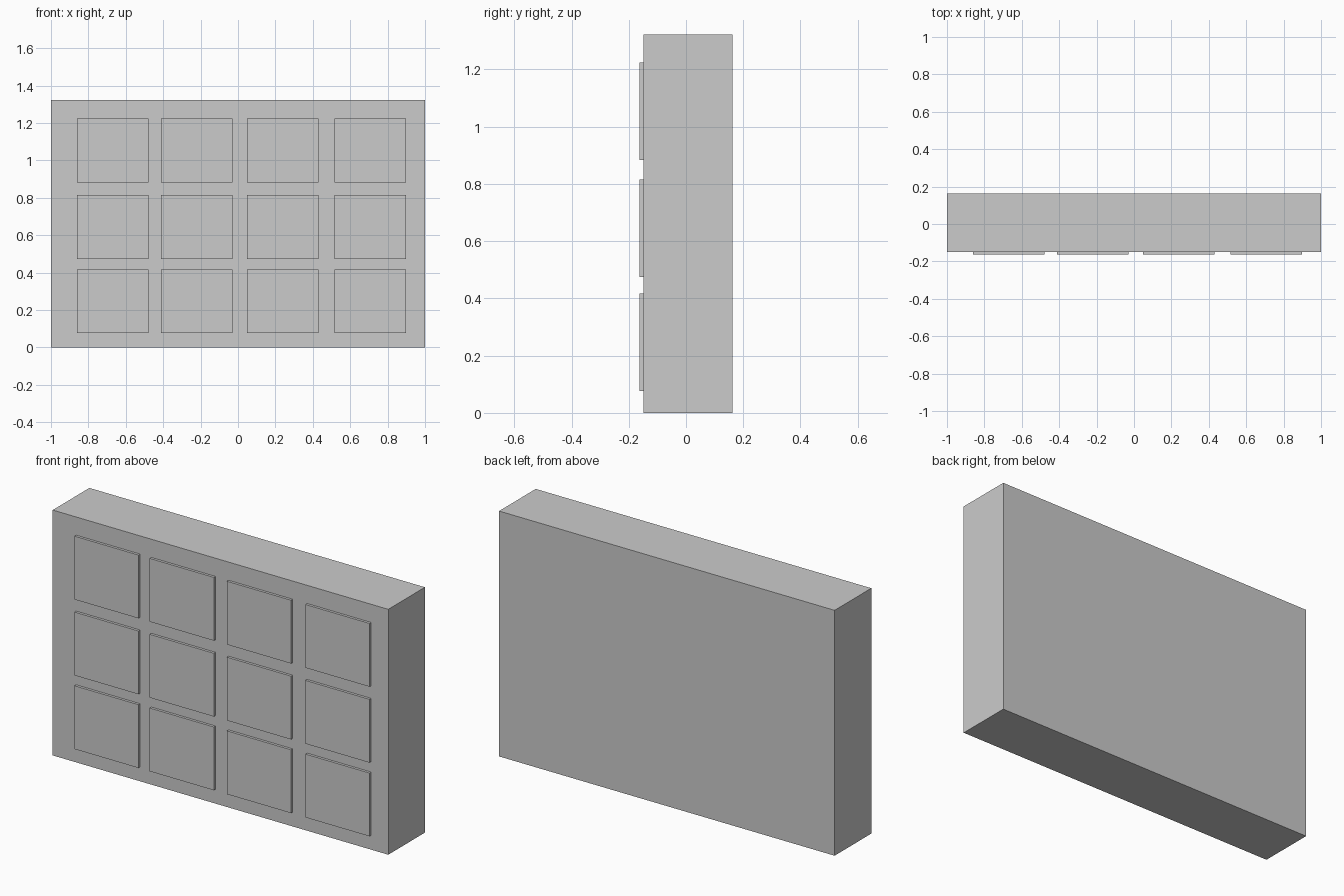
import bpy

if "Cube" in bpy.data.objects:
    bpy.data.objects.remove(bpy.data.objects["Cube"])


def box(name, lo, hi):
    """Axis-aligned box between two corners."""
    size = [b - a for a, b in zip(lo, hi)]
    centre = [(a + b) / 2 for a, b in zip(lo, hi)]
    bpy.ops.mesh.primitive_cube_add(size=1, location=centre)
    obj = bpy.context.object
    obj.name = name
    obj.scale = size
    bpy.ops.object.transform_apply(location=False, rotation=False, scale=True)
    return obj


BACK, FACE, FRONT = 0.163, -0.149, -0.163
PANEL_W, PANEL_H = 0.382, 0.341

# Main slab
box("body", (-1, FACE, 0), (1, BACK, 1.322))

# Raised front panels, 4 columns by 3 rows
for row, z in enumerate((0.077, 0.474, 0.883)):
    for col, x in enumerate((-0.861, -0.412, 0.048, 0.516)):
        box(f"front_panel_{row + 1}_{col + 1}",
            (x, FRONT, z), (x + PANEL_W, FACE, z + PANEL_H))
